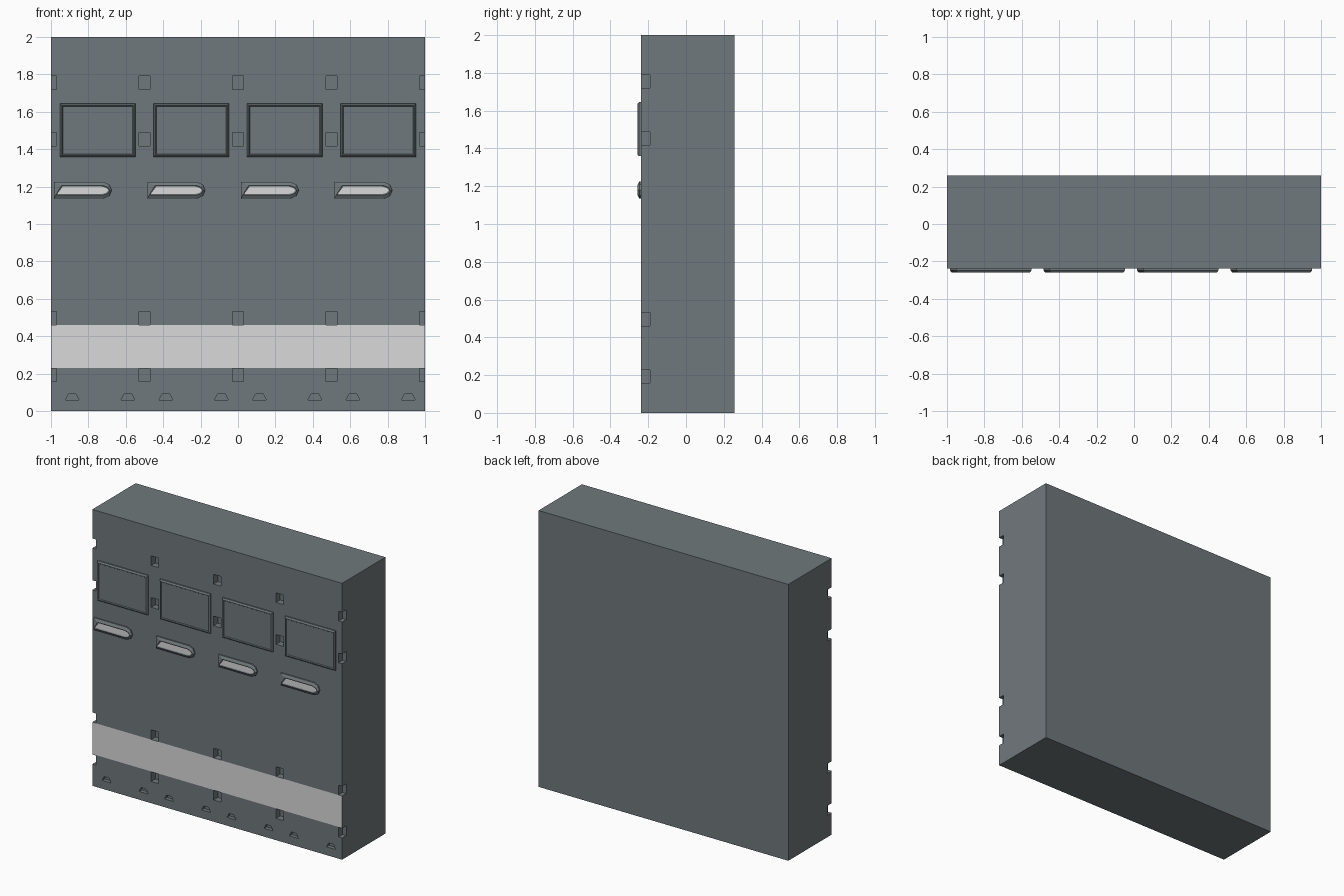
import bpy, bmesh

if "Cube" in bpy.data.objects:
    bpy.data.objects.remove(bpy.data.objects["Cube"])

FRONT, BACK, LIP = -0.238, 0.258, -0.258


def material(name, rgb):
    m = bpy.data.materials.new(name)
    m.diffuse_color = (*rgb, 1)
    m.use_nodes = True
    m.node_tree.nodes["Principled BSDF"].inputs["Base Color"].default_value = m.diffuse_color
    return m


GREY = material("slate grey", (0.163, 0.190, 0.200))
LIGHT = material("light grey", (0.70, 0.70, 0.70))


def finish(bm, name):
    bmesh.ops.recalc_face_normals(bm, faces=bm.faces)
    mesh = bpy.data.meshes.new(name)
    bm.to_mesh(mesh)
    bm.free()
    mesh.materials.append(GREY)
    mesh.materials.append(LIGHT)
    ob = bpy.data.objects.new(name, mesh)
    bpy.context.collection.objects.link(ob)
    return ob


def loft(bm, layers, cap_mat=0):
    """Join xz outlines, each at its own y, and cap both ends."""
    rings = [[bm.verts.new((x, y, z)) for x, z in pts] for y, pts in layers]
    n = len(rings[0])
    for a, b in zip(rings, rings[1:]):
        for i in range(n):
            j = (i + 1) % n
            bm.faces.new((a[i], a[j], b[j], b[i]))
    bm.faces.new(rings[0])
    bm.faces.new(rings[-1]).material_index = cap_mat


def rect(x, z, hx, hz):
    return [(x - hx, z - hz), (x + hx, z - hz), (x + hx, z + hz), (x - hx, z + hz)]


# wall block, with the front band split off for the light stripe
bm = bmesh.new()
outline = rect(0, 1, 1, 1)
loft(bm, [(BACK, outline), (FRONT, outline)])
for z in (0.23, 0.46):
    front = [f for f in bm.faces if all(abs(v.co.y - FRONT) < 1e-4 for v in f.verts)]
    geom = front + list({e for f in front for e in f.edges}) + list({v for f in front for v in f.verts})
    bmesh.ops.bisect_plane(bm, geom=geom, plane_co=(0, 0, z), plane_no=(0, 0, 1))
for f in bm.faces:
    c = f.calc_center_median()
    if abs(c.y - FRONT) < 1e-4 and 0.23 < c.z < 0.46:
        f.material_index = 1
wall = finish(bm, "wall_block")

# slots on the panel seams and small vents along the foot
bm = bmesh.new()
for i in range(5):
    for z in (0.192, 0.496, 1.453, 1.755):
        r = rect(-1 + 0.5 * i, z, 0.029, 0.035)
        loft(bm, [(-0.30, r), (-0.19, r)])
for k in range(4):
    for x in (-0.885, -0.588):
        x += 0.5 * k - 0.001
        t = [(x - 0.036, 0.06), (x + 0.036, 0.06), (x + 0.02, 0.092), (x - 0.02, 0.092)]
        loft(bm, [(-0.30, t), (-0.21, t)])
cutter = finish(bm, "slot_cutter")
cutter.hide_render = True
cutter.hide_viewport = True
cut = wall.modifiers.new("slots", "BOOLEAN")
cut.operation = "DIFFERENCE"
cut.solver = "EXACT"
cut.object = cutter

# lamp outlines: square left end, rounded right end
HOUSING = [(-.155, -.045), (.112, -.045), (.142, -.03), (.155, 0),
           (.142, .03), (.112, .045), (-.155, .045)]
LENS = [(-.137, -.02), (.10, -.02), (.125, -.013), (.137, 0),
        (.125, .013), (.10, .02), (-.107, .02)]


def shape(pts, x, z, sx=1, sz=1):
    return [(x + px * sx, z + pz * sz) for px, pz in pts]


for k in range(4):
    # bevelled screen with a shallow inner panel
    x, z = -0.75 + 0.5 * k, 1.502
    bm = bmesh.new()
    loft(bm, [(FRONT + 0.002, rect(x, z, 0.202, 0.143)),
              (-0.248, rect(x, z, 0.202, 0.143)),
              (LIP, rect(x, z, 0.194, 0.135)),
              (LIP, rect(x, z, 0.190, 0.131)),
              (-0.252, rect(x, z, 0.186, 0.127))])
    finish(bm, f"screen_{k + 1}")

    # lamp housing with a bright lens
    x, z = -0.83 + 0.5 * k, 1.18
    bm = bmesh.new()
    loft(bm, [(FRONT + 0.002, shape(HOUSING, x, z)),
              (-0.247, shape(HOUSING, x, z)),
              (LIP, shape(LENS, x, z, 1.06, 1.3)),
              (-0.254, shape(LENS, x, z))], 1)
    finish(bm, f"lamp_{k + 1}")
